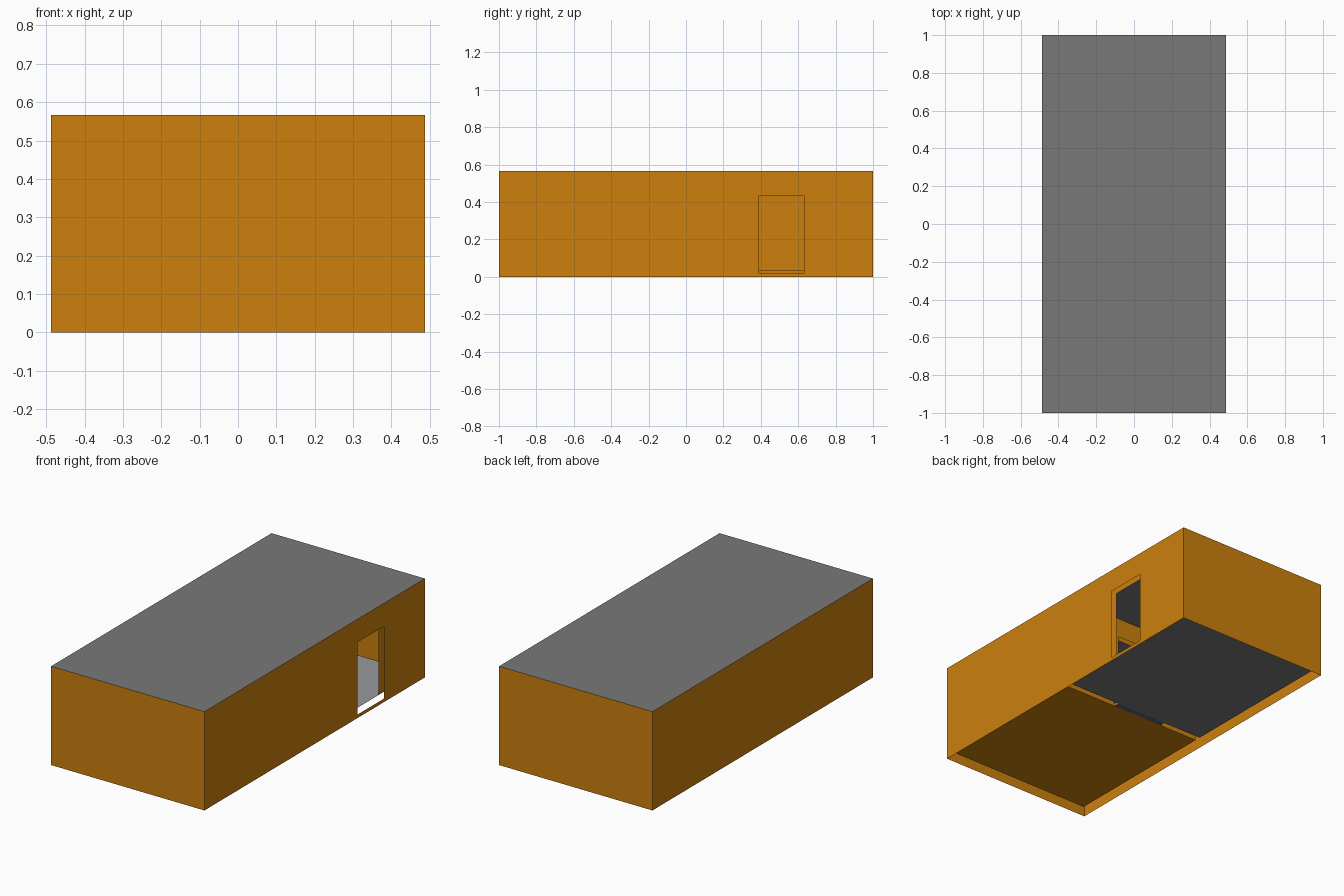
import bpy, bmesh

if "Cube" in bpy.data.objects:
    bpy.data.objects.remove(bpy.data.objects["Cube"])

HX, HY, H = 0.487, 1.0, 0.567     # outer half width, half length, height
GAP = 0.036                       # cavity between outer shell and rooms
FLOOR, TOP = 0.03, 0.563          # room floor and ceiling heights
PART = 0.017                      # half thickness of the partition
SIDE_DOOR = (0.39, 0.63, 0.02, 0.435)    # y0, y1, z0, z1
ROOM_DOOR = (-0.20, 0.125, FLOOR, 0.45)  # x0, x1, z0, z1


def srgb(*c):
    return [(v / 255 / 12.92 if v < 11 else ((v / 255 + 0.055) / 1.055) ** 2.4) for v in c] + [1.0]


def material(name, *c):
    m = bpy.data.materials.new(name)
    m.diffuse_color = srgb(*c)
    m.use_nodes = True
    m.node_tree.nodes["Principled BSDF"].inputs["Base Color"].default_value = m.diffuse_color
    return m


ORANGE = material("orange", 204, 128, 13)
GREY = material("roof grey", 121, 121, 121)
LIGHT = material("light floor grey", 155, 155, 158)
SLATE = material("slate threshold", 92, 97, 115)


def sheet(name, mat, axis, pos, u, v, hole=None, flip=False):
    """Flat panel across an axis, with an optional rectangular opening."""
    us, vs = sorted(u), sorted(v)
    if hole:
        us = sorted(set(us) | set(hole[:2]))
        vs = sorted(set(vs) | set(hole[2:]))
    bm = bmesh.new()

    def point(a, b):
        co = [a, b]
        co.insert(axis, pos)
        return co

    grid = [[bm.verts.new(point(a, b)) for b in vs] for a in us]
    for i in range(len(us) - 1):
        for j in range(len(vs) - 1):
            if hole:
                a, b = (us[i] + us[i + 1]) / 2, (vs[j] + vs[j + 1]) / 2
                if hole[0] < a < hole[1] and hole[2] < b < hole[3]:
                    continue
            f = bm.faces.new((grid[i][j], grid[i + 1][j], grid[i + 1][j + 1], grid[i][j + 1]))
            want = -1 if flip else 1
            f.normal_update()
            if f.normal[axis] * want < 0:
                f.normal_flip()
    loose = [w for w in bm.verts if not w.link_faces]
    bmesh.ops.delete(bm, geom=loose, context='VERTS')
    me = bpy.data.meshes.new(name)
    bm.to_mesh(me)
    bm.free()
    me.materials.append(mat)
    ob = bpy.data.objects.new(name, me)
    bpy.context.collection.objects.link(ob)
    return ob


# Outer shell, open underneath
sheet("front_wall", ORANGE, 1, -HY, (-HX, HX), (0, H), flip=True)
sheet("back_wall", ORANGE, 1, HY, (-HX, HX), (0, H))
sheet("left_wall", ORANGE, 0, -HX, (-HY, HY), (0, H), flip=True)
sheet("right_wall", ORANGE, 0, HX, (-HY, HY), (0, H), hole=SIDE_DOOR)
sheet("roof", GREY, 2, H, (-HX, HX), (-HY, HY))

# Two rooms inside the shell, joined by a doorway
IX, IY = HX - GAP, HY - GAP
inner_side_door = (SIDE_DOOR[0], SIDE_DOOR[1], FLOOR, SIDE_DOOR[3])
for room, y0, y1, floor_mat in (("front_room", -IY, -PART, ORANGE),
                                ("back_room", PART, IY, GREY)):
    back = room == "back_room"
    sheet(room + "_floor", floor_mat, 2, FLOOR, (-IX, IX), (y0, y1))
    sheet(room + "_left_wall", ORANGE, 0, -IX, (y0, y1), (FLOOR, TOP))
    sheet(room + "_right_wall", ORANGE, 0, IX, (y0, y1), (FLOOR, TOP),
          hole=inner_side_door if back else None, flip=True)
    sheet(room + "_front_wall", ORANGE, 1, y0, (-IX, IX), (FLOOR, TOP),
          hole=ROOM_DOOR if back else None)
    sheet(room + "_back_wall", ORANGE, 1, y1, (-IX, IX), (FLOOR, TOP),
          hole=None if back else ROOM_DOOR, flip=True)
    sheet(room + "_ceiling", GREY, 2, TOP, (-IX, IX), (y0, y1), flip=True)

# Floor covering in the back room and the doorway threshold
sheet("back_room_covering", LIGHT, 2, FLOOR + 0.003, (-IX, IX), (PART, IY))
sheet("threshold", SLATE, 2, FLOOR, ROOM_DOOR[:2], (-PART, PART))
